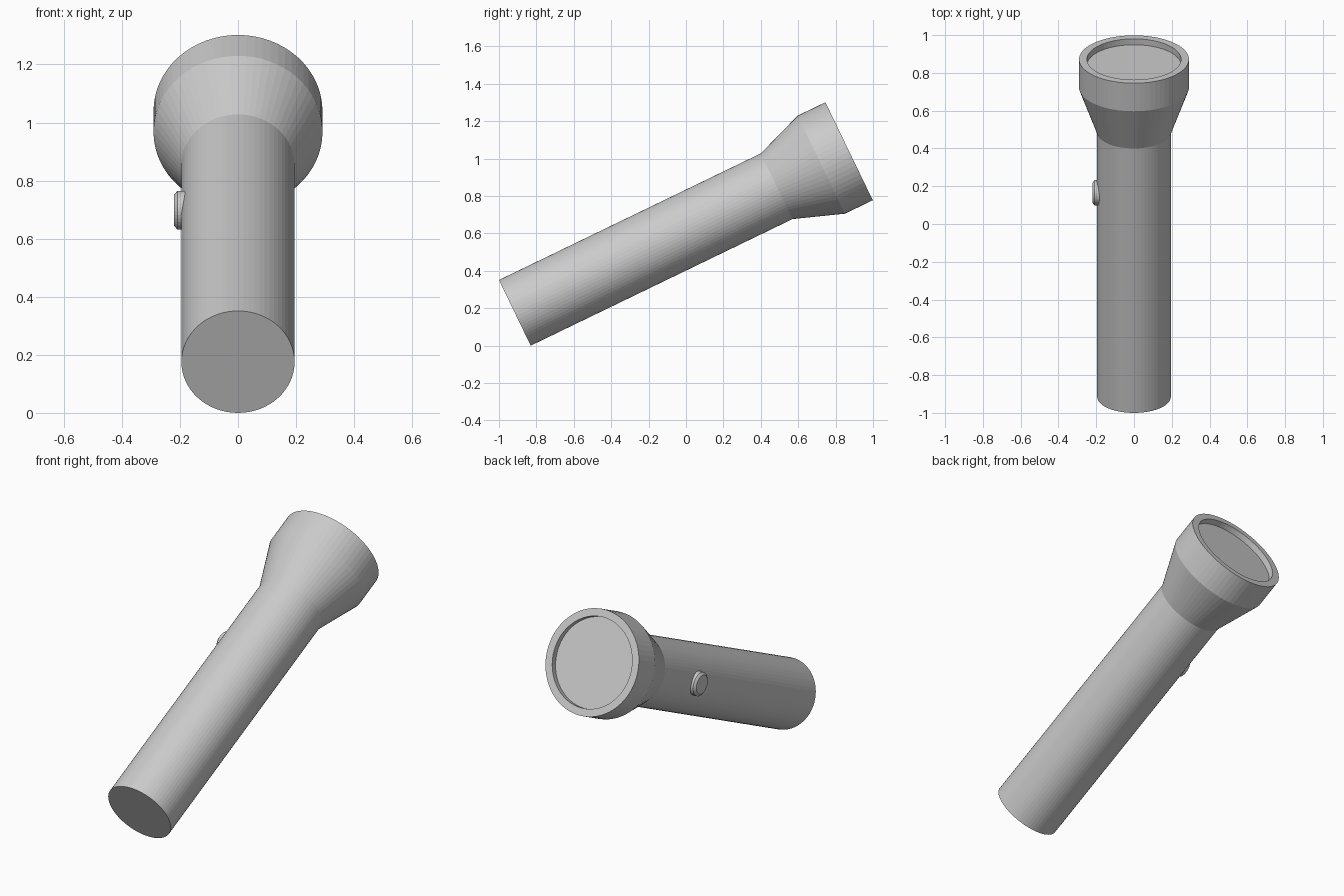
import bpy
import bmesh
from math import cos, sin, pi, radians
from mathutils import Matrix, Vector

if "Cube" in bpy.data.objects:
    bpy.data.objects.remove(bpy.data.objects["Cube"], do_unlink=True)

SIDES = 64
TILT = radians(25.8)
BODY_R, HEAD_R, HOLE_R = 0.195, 0.291, 0.249
CONE_START, CONE_END, HEAD_END = 1.555, 1.82, 1.985
LENS_Z = HEAD_END - 0.035

# Torch axis: leans up towards the back, tail resting on the ground
AXIS = (Matrix.Translation((0, BODY_R * sin(TILT) - 1, BODY_R * cos(TILT)))
        @ Matrix.Rotation(TILT - pi / 2, 4, 'X'))


def material(name, color):
    mat = bpy.data.materials.new(name)
    mat.use_nodes = True
    mat.diffuse_color = color
    mat.node_tree.nodes["Principled BSDF"].inputs["Base Color"].default_value = color
    return mat


def lathe(name, profile, mat, matrix=AXIS, sides=SIDES, bottom=False, top=False):
    """Turn (radius, height) points around local z, optionally capping the ends."""
    bm = bmesh.new()
    rings = []
    for r, z in profile:
        angles = [2 * pi * i / sides for i in range(sides)]
        rings.append([bm.verts.new(Vector((r * cos(a), r * sin(a), z))) for a in angles])
    for low, high in zip(rings, rings[1:]):
        for i in range(sides):
            j = (i + 1) % sides
            bm.faces.new((low[i], low[j], high[j], high[i]))
    if bottom:
        bm.faces.new(rings[0][::-1])
    if top:
        bm.faces.new(rings[-1])
    mesh = bpy.data.meshes.new(name)
    bm.to_mesh(mesh)
    bm.free()
    mesh.materials.append(mat)
    obj = bpy.data.objects.new(name, mesh)
    obj.matrix_world = matrix
    bpy.context.collection.objects.link(obj)
    return obj


grey = material("plain grey", (0.6, 0.6, 0.6, 1))

# Handle, flared neck, and rim with its recessed lens
lathe("handle", [(BODY_R, 0), (BODY_R, CONE_START)], grey, bottom=True)
lathe("neck", [(BODY_R, CONE_START), (HEAD_R, CONE_END)], grey)
lathe("head_rim", [(HEAD_R, CONE_END), (HEAD_R, HEAD_END),
                   (HOLE_R, HEAD_END), (HOLE_R, LENS_Z)], grey)
lathe("lens", [(HOLE_R, LENS_Z)], grey, top=True)

# Round switch on the right-hand side of the handle
side = AXIS @ Matrix.Translation((0, 0, 1.2)) @ Matrix.Rotation(-pi / 2, 4, 'Y')
lathe("switch", [(0.067, 0.175), (0.067, 0.209), (0.053, 0.22)], grey,
      matrix=side, sides=32, top=True)
